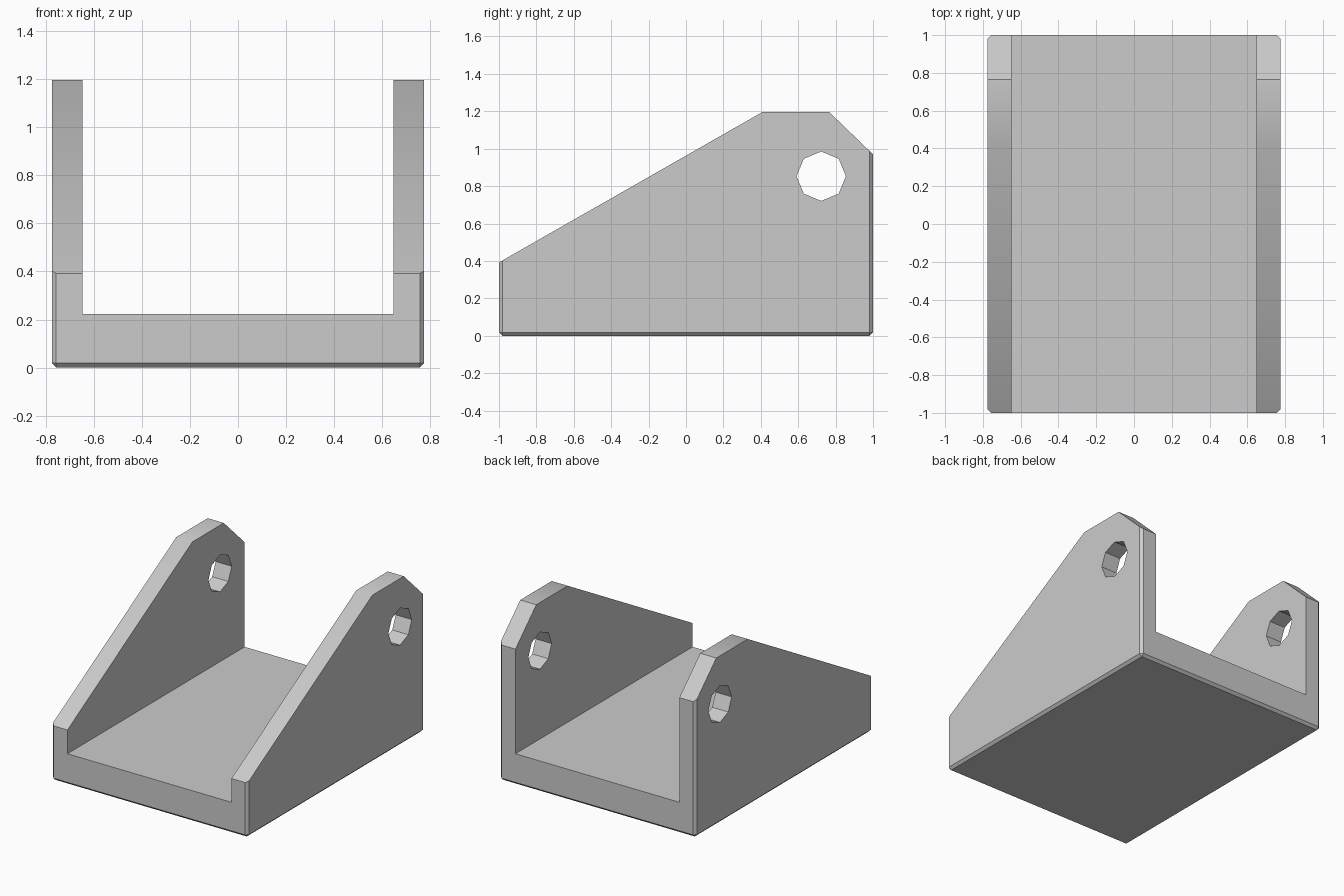
import bpy
import bmesh
from math import radians
from mathutils import Matrix

cube = bpy.data.objects.get("Cube")
if cube:
    bpy.data.objects.remove(cube, do_unlink=True)

HALF_WIDTH, INNER, FLOOR, CHAMFER = 0.775, 0.648, 0.222, 0.018
HOLE_Y, HOLE_Z, HOLE_R = 0.723, 0.853, 0.132

grey = bpy.data.materials.new("light_grey")
grey.use_nodes = True
colour = (0.6, 0.6, 0.6, 1)
grey.diffuse_color = colour
grey.node_tree.nodes["Principled BSDF"].inputs["Base Color"].default_value = colour


def make_object(name, bm):
    bmesh.ops.recalc_face_normals(bm, faces=bm.faces)
    mesh = bpy.data.meshes.new(name)
    bm.to_mesh(mesh)
    bm.free()
    mesh.materials.append(grey)
    obj = bpy.data.objects.new(name, mesh)
    bpy.context.collection.objects.link(obj)
    return obj


# Solid body: side profile swept across the full width
profile = [(-1, 0), (1, 0), (1, 0.97), (0.765, 1.197), (0.41, 1.197), (-1, 0.392)]
bm = bmesh.new()
face = bm.faces.new([bm.verts.new((-HALF_WIDTH, y, z)) for y, z in profile])
swept = bmesh.ops.extrude_face_region(bm, geom=[face])["geom"]
bmesh.ops.translate(bm, vec=(2 * HALF_WIDTH, 0, 0),
                    verts=[v for v in swept if isinstance(v, bmesh.types.BMVert)])


# Chamfer the bottom rim and the four upright corners
def is_chamfered(edge):
    a, b = (v.co for v in edge.verts)
    at_bottom = max(a.z, b.z) < 0.001
    upright = abs(a.y - b.y) < 0.001 and abs(a.z - b.z) > 0.1
    return at_bottom or upright


bmesh.ops.bevel(bm, geom=[e for e in bm.edges if is_chamfered(e)], offset=CHAMFER,
                segments=1, affect='EDGES')
bracket = make_object("u_bracket", bm)

# Cutter for the channel between the side walls
bm = bmesh.new()
bmesh.ops.create_cube(bm, size=2, matrix=Matrix.Translation((0, 0, FLOOR + 1))
                      @ Matrix.Diagonal((INNER, 1.5, 1, 1)))
channel = make_object("channel_cutter", bm)

# Cutter for the eight-sided pin holes
bm = bmesh.new()
bmesh.ops.create_cone(bm, cap_ends=True, segments=8, radius1=HOLE_R, radius2=HOLE_R, depth=2,
                      matrix=Matrix.Translation((0, HOLE_Y, HOLE_Z))
                      @ Matrix.Rotation(radians(90), 4, 'Y'))
pin_hole = make_object("pin_hole_cutter", bm)

# Cut, then discard the cutters
bpy.ops.object.select_all(action='DESELECT')
bracket.select_set(True)
bpy.context.view_layer.objects.active = bracket
for cutter in (channel, pin_hole):
    cutter.hide_render = True
    mod = bracket.modifiers.new(cutter.name, 'BOOLEAN')
    mod.operation = 'DIFFERENCE'
    mod.solver = 'EXACT'
    mod.object = cutter
    bpy.ops.object.modifier_apply(modifier=mod.name)
    bpy.data.objects.remove(cutter, do_unlink=True)

# The shallow bend at the top of each wall is smooth, all else is crisp
bpy.ops.object.shade_smooth_by_angle(angle=radians(30))
